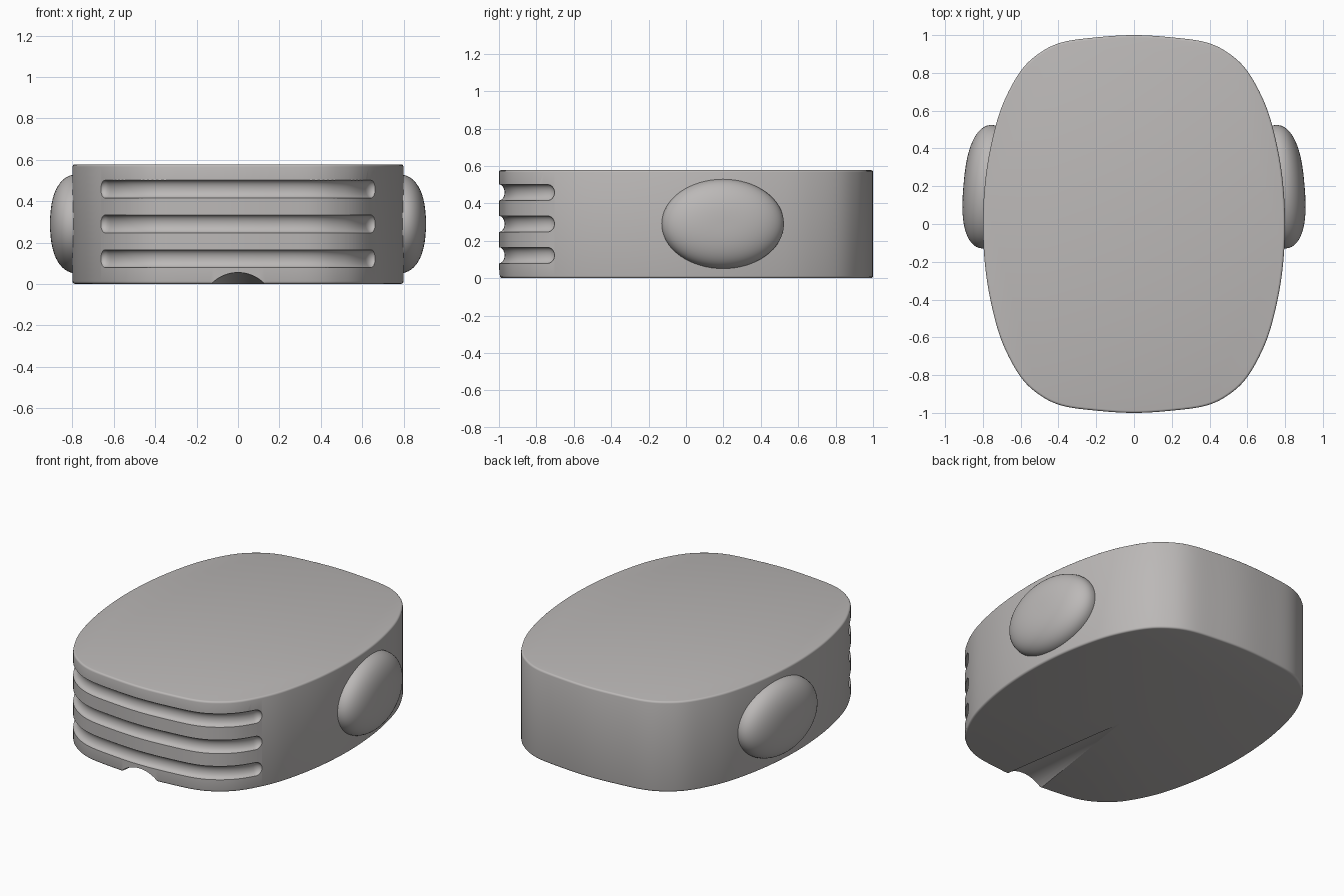
import bpy, bmesh, math
from mathutils import Vector

cube = bpy.data.objects.get("Cube")
if cube:
    bpy.data.objects.remove(cube, do_unlink=True)

HEIGHT = 0.578

grey = bpy.data.materials.new("warm grey")
grey.use_nodes = True
COLOUR = (0.5, 0.482, 0.475, 1)
grey.diffuse_color = COLOUR
grey.node_tree.nodes["Principled BSDF"].inputs["Base Color"].default_value = COLOUR


def make_object(name, bm):
    bmesh.ops.recalc_face_normals(bm, faces=bm.faces)
    mesh = bpy.data.meshes.new(name)
    bm.to_mesh(mesh)
    bm.free()
    mesh.materials.append(grey)
    obj = bpy.data.objects.new(name, mesh)
    bpy.context.collection.objects.link(obj)
    return obj


def activate(obj):
    bpy.ops.object.select_all(action='DESELECT')
    obj.select_set(True)
    bpy.context.view_layer.objects.active = obj


def loft(rings):
    """Closed skin through rings of points, capped at both ends."""
    bm = bmesh.new()
    loops = [[bm.verts.new(p) for p in ring] for ring in rings]
    for a, b in zip(loops, loops[1:]):
        for i in range(len(a)):
            j = (i + 1) % len(a)
            bm.faces.new((a[i], a[j], b[j], b[i]))
    bm.faces.new(loops[0])
    bm.faces.new(loops[-1])
    return bm


def smooth_closed(points, steps):
    """Catmull-Rom curve through a closed list of points."""
    result, n = [], len(points)
    for i in range(n):
        a, b, c, d = (points[(i + k) % n] for k in (-1, 0, 1, 2))
        for s in range(steps):
            t = s / steps
            result.append(0.5 * (2 * b + (c - a) * t + (2 * a - 5 * b + 4 * c - d) * t ** 2
                                 + (3 * b - a - 3 * c + d) * t ** 3))
    return result


# Rounded outline, mirrored from one quarter
quarter = [Vector(p) for p in ((0.8, 0), (0.785, 0.25), (0.745, 0.47), (0.69, 0.645),
                               (0.6, 0.81), (0.5, 0.905), (0.38, 0.962), (0.2, 0.988), (0, 1))]
half = quarter + [Vector((-p.x, p.y)) for p in quarter[-2::-1]]
outline = smooth_closed(half + [Vector((p.x, -p.y)) for p in half[-2:0:-1]], 6)

# Body
body = make_object("body", loft([[(p.x, p.y, z) for p in outline] for z in (0, HEIGHT)]))
bevel = body.modifiers.new("soft rim", 'BEVEL')
bevel.width = 0.012
bevel.segments = 3
bevel.limit_method = 'ANGLE'
bevel.angle_limit = math.radians(50)

# Path of the front grooves, measured along the outline
front = [p for p in outline if p.y < -0.69]
lengths = [0]
for a, b in zip(front, front[1:]):
    lengths.append(lengths[-1] + (b - a).length)
total = lengths[-1]


def along(s):
    for i in range(len(front) - 1):
        if s <= lengths[i + 1] or i == len(front) - 2:
            t = (s - lengths[i]) / (lengths[i + 1] - lengths[i])
            return front[i].lerp(front[i + 1], t)


def groove_cutter(z, radius=0.043, depth=0.03):
    ends = [radius * (1 - math.cos(math.radians(a))) for a in range(9, 90, 9)]
    middle = [radius + (total - 2 * radius) * i / 60 for i in range(61)]
    rings = []
    for s in ends + middle + [total - e for e in reversed(ends)]:
        gap = min(s, total - s, radius)
        scale = math.sqrt(1 - (1 - gap / radius) ** 2)
        p = along(s)
        tangent = (along(min(s + 0.03, total)) - along(max(s - 0.03, 0))).normalized()
        out = Vector((tangent.y, -tangent.x))
        ring = []
        for k in range(20):
            angle = math.tau * k / 20
            q = p + out * (depth * scale * math.cos(angle))
            ring.append((q.x, q.y, z + radius * scale * math.sin(angle)))
        rings.append(ring)
    return make_object("groove_cutter", loft(rings))


def notch_cutter():
    """Shallow arch under the front edge that fades to a point."""
    apex, reach = Vector((0, -0.13, 0)), 1.15
    radius, drop = 0.181, -0.126
    bm = bmesh.new()
    tip = bm.verts.new(apex)
    ring = []
    for k in range(96):
        a = math.tau * k / 96
        ring.append(bm.verts.new((radius * math.cos(a) * reach, apex.y - 0.87 * reach,
                                  (drop + radius * math.sin(a)) * reach)))
    for k in range(96):
        bm.faces.new((tip, ring[k], ring[(k + 1) % 96]))
    bm.faces.new(ring)
    return make_object("notch_cutter", bm)


# Cut the three grooves and the notch
cutters = [groove_cutter(z) for z in (0.122, 0.29, 0.458)] + [notch_cutter()]
for cutter in cutters:
    cutter.hide_render = True
    cut = body.modifiers.new("cut", 'BOOLEAN')
    cut.operation = 'DIFFERENCE'
    cut.solver = 'EXACT'
    cut.object = cutter
activate(body)
for name in [m.name for m in body.modifiers]:
    bpy.ops.object.modifier_apply(modifier=name)
for cutter in cutters:
    bpy.data.objects.remove(cutter, do_unlink=True)
bpy.ops.object.shade_smooth_by_angle(angle=math.radians(40))


# Domed oval pads on both sides
def side_pad(name, side):
    tilt = math.radians(5)
    normal = Vector((math.cos(tilt), math.sin(tilt), 0))
    sideways = Vector((-math.sin(tilt), math.cos(tilt), 0))
    center = Vector((0.775, 0.197, 0.29))
    rings = []
    for i in range(1, 32):
        a = math.pi * i / 32
        r = math.sin(a)
        h = math.copysign(0.128 * max(0, 1 - r ** 2.6) ** 0.455, math.cos(a))
        ring = []
        for k in range(64):
            b = math.tau * k / 64
            p = (center + normal * h + sideways * (0.328 * r * math.cos(b))
                 + Vector((0, 0, 0.24 * r * math.sin(b))))
            ring.append((p.x * side, p.y, p.z))
        rings.append(ring)
    pad = make_object(name, loft(rings))
    activate(pad)
    bpy.ops.object.shade_smooth_by_angle(angle=math.radians(60))


side_pad("left_pad", 1)
side_pad("right_pad", -1)
